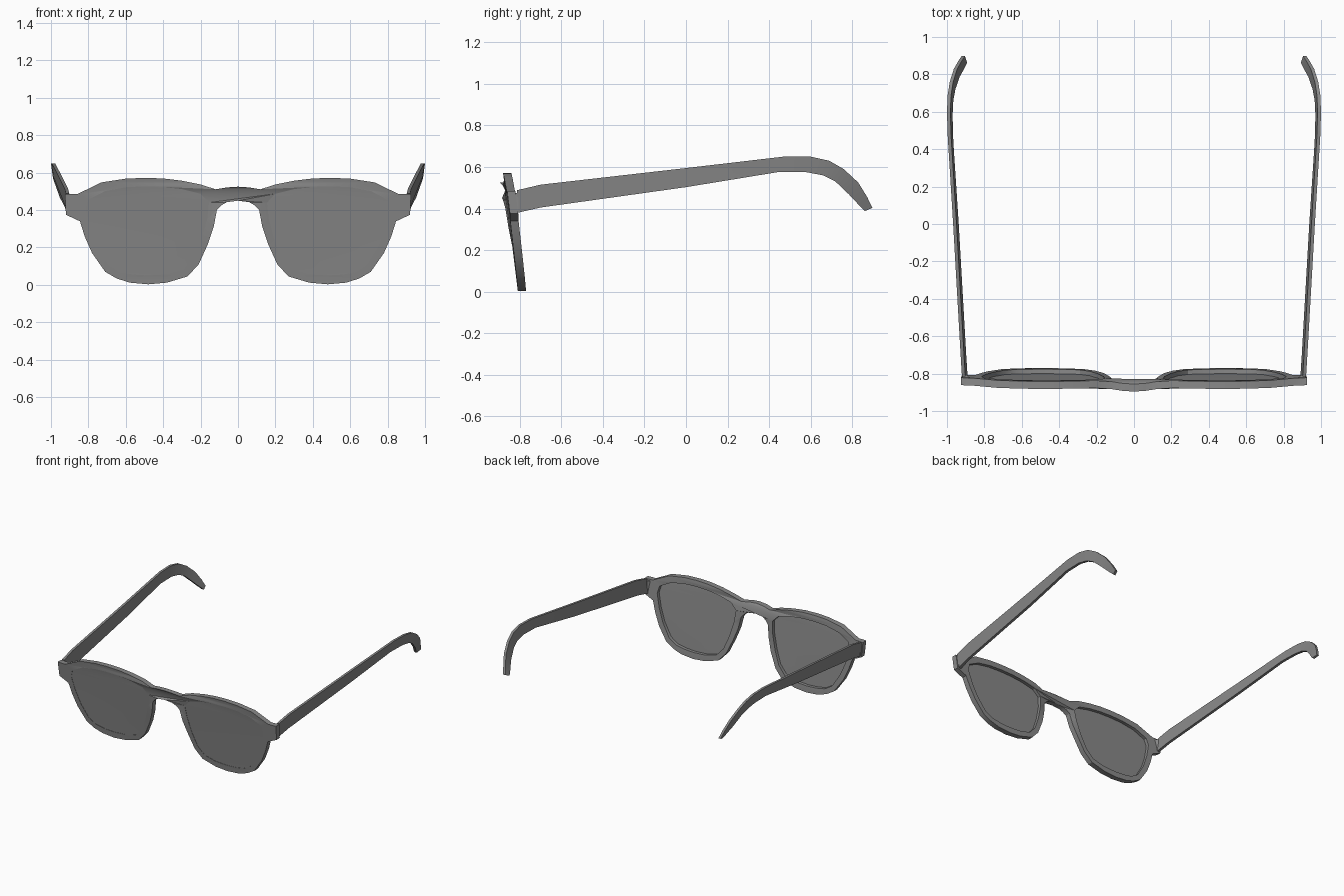
import bpy, bmesh

cube = bpy.data.objects.get("Cube")
if cube:
    bpy.data.objects.remove(cube, do_unlink=True)


def make_material(name, value):
    mat = bpy.data.materials.new(name)
    mat.use_nodes = True
    color = (value, value, value, 1)
    mat.diffuse_color = color
    mat.node_tree.nodes["Principled BSDF"].inputs["Base Color"].default_value = color
    return mat


grey = make_material("mid grey", 0.25)


def finish(name, bm, mirror=False, angle=0.5):
    """Turn a bmesh into a shaded, coloured object."""
    bmesh.ops.remove_doubles(bm, verts=bm.verts, dist=0.0005)
    bmesh.ops.recalc_face_normals(bm, faces=bm.faces)
    mesh = bpy.data.meshes.new(name)
    bm.to_mesh(mesh)
    bm.free()
    mesh.materials.append(grey)
    obj = bpy.data.objects.new(name, mesh)
    bpy.context.collection.objects.link(obj)
    if mirror:
        obj.modifiers.new("Mirror", 'MIRROR').use_mirror_merge = False
    bpy.ops.object.select_all(action='DESELECT')
    obj.select_set(True)
    bpy.context.view_layer.objects.active = obj
    bpy.ops.object.shade_smooth_by_angle(angle=angle)
    return obj


def front_y(x, z):
    """Front surface: leans back, bows out at the bridge, wraps at the ends."""
    x = abs(x)
    bridge = -0.02 * max(0, 1 - (x / 0.16) ** 2)
    wrap = 0.008 * max(0, (x - 0.5) / 0.4) ** 2
    return -0.81 - 0.125 * z + bridge + wrap


def slab(name, loops, recess, thickness):
    """Fill outlines (inner ones become holes) and bend them onto the front."""
    curve = bpy.data.curves.new(name, 'CURVE')
    curve.dimensions = '2D'
    curve.fill_mode = 'BOTH'
    curve.extrude = thickness / 2
    for loop in loops:
        spline = curve.splines.new('POLY')
        spline.points.add(len(loop) - 1)
        for point, (x, z) in zip(spline.points, loop):
            point.co = (x, z, 0, 1)
        spline.use_cyclic_u = True
    temp = bpy.data.objects.new(name + " outline", curve)
    bpy.context.collection.objects.link(temp)
    graph = bpy.context.evaluated_depsgraph_get()
    mesh = bpy.data.meshes.new_from_object(temp.evaluated_get(graph))
    bm = bmesh.new()
    bm.from_mesh(mesh)
    bpy.data.objects.remove(temp, do_unlink=True)
    bpy.data.meshes.remove(mesh)
    for v in bm.verts:
        x, z, depth = v.co
        v.co = (x, front_y(x, z) + recess + thickness / 2 - depth, z)
    return finish(name, bm)


def flip(loop):
    return [(-x, z) for x, z in reversed(loop)]


# Front frame outline, one half from top centre round to the bridge underside
half = [(0, .525), (.06, .521), (.12, .511), (.2, .537), (.3, .557), (.4, .569),
        (.5, .572), (.6, .568), (.73, .548), (.86, .485), (.925, .485),
        (.92, .375), (.845, .34), (.82, .26), (.78, .17), (.71, .07), (.65, .035),
        (.58, .012), (.48, .003), (.38, .012), (.27, .045), (.21, .11), (.16, .22),
        (.13, .31), (.113, .4), (.09, .425), (.06, .442), (0, .45)]
outline = half + flip(half[1:-1])

# Lens opening
opening = [(.155, .44), (.2, .487), (.3, .512), (.4, .524), (.5, .527), (.6, .522),
           (.71, .502), (.8, .455), (.815, .4), (.79, .3), (.75, .2), (.69, .105),
           (.63, .068), (.56, .055), (.48, .05), (.38, .056), (.29, .08),
           (.235, .14), (.195, .24), (.165, .35)]
openings = [opening, flip(opening)]

slab("front_frame", [outline] + openings, 0, 0.04)
slab("lenses", openings, 0.002, 0.014)

# Temple arms: stations of (outer x, top y, top z, bottom y, bottom z)
stations = [(.92, -.815, .488, -.81, .38), (.927, -.7, .515, -.7, .405),
            (.967, 0, .595, 0, .503), (.996, .47, .65, .44, .575),
            (1.0, .6, .65, .58, .575), (.996, .69, .63, .66, .56),
            (.985, .76, .59, .72, .53), (.963, .83, .525, .785, .468),
            (.938, .873, .455, .83, .42), (.922, .898, .403, .862, .388)]
bm = bmesh.new()
rings = []
for x, ty, tz, by, bz in stations:
    corners = [(x, ty, tz), (x - .018, ty, tz), (x - .03, by, bz), (x - .01, by, bz)]
    rings.append([bm.verts.new(c) for c in corners])
for a, b in zip(rings, rings[1:]):
    for i in range(4):
        j = (i + 1) % 4
        bm.faces.new((a[i], a[j], b[j], b[i]))
bm.faces.new(rings[0])
bm.faces.new(rings[-1])
finish("temple_arms", bm, mirror=True)

# Hinge blocks joining the arms to the end pieces
bm = bmesh.new()
bmesh.ops.create_cube(bm, size=1)
for v in bm.verts:
    back = v.co.y > 0
    width = 0.02 if back else 0.06
    v.co = (0.917 if v.co.x > 0 else 0.917 - width,
            -0.806 if back else -0.84,
            0.43 + v.co.z * 0.09)
finish("hinges", bm, mirror=True)
